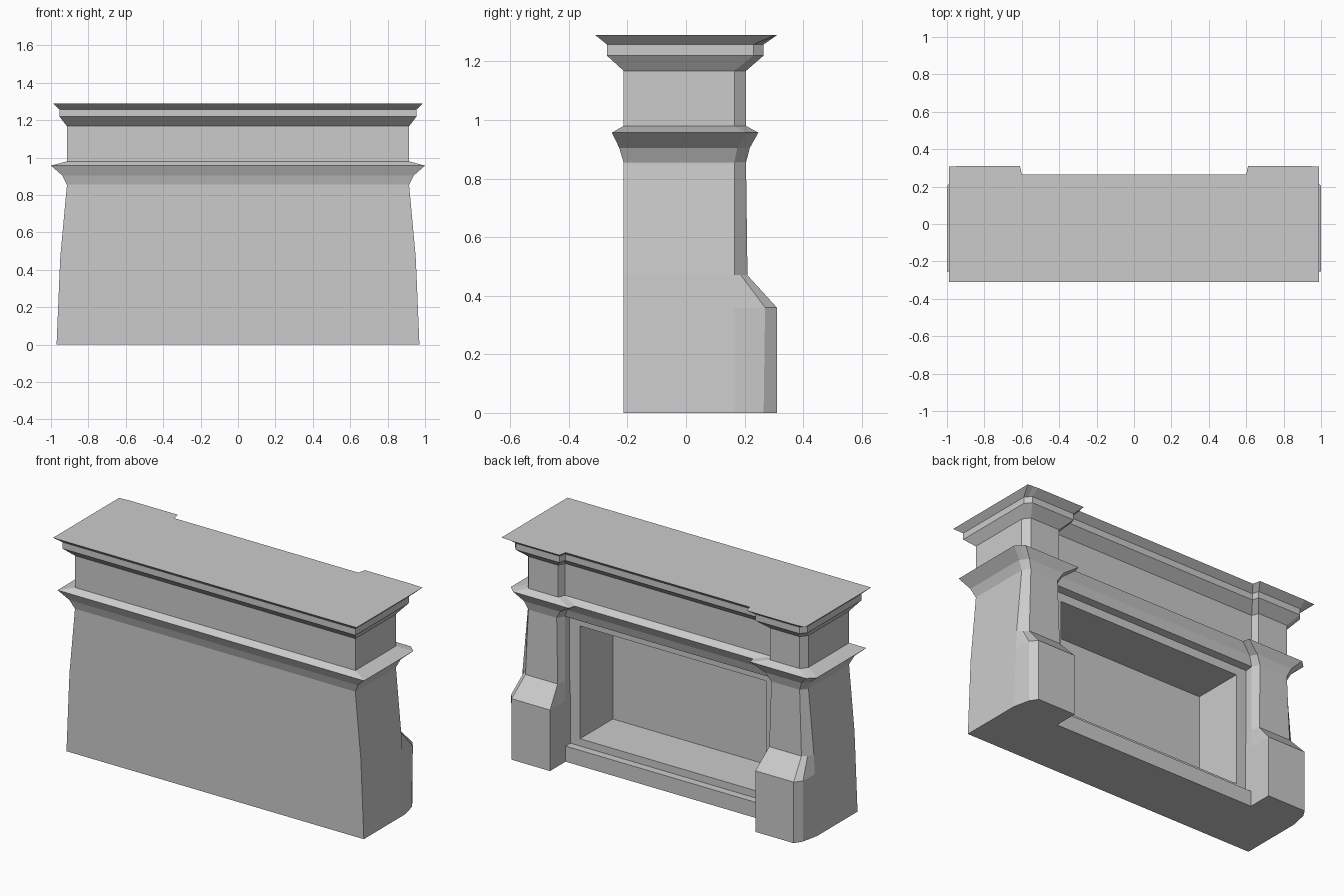
import bpy, bmesh

if "Cube" in bpy.data.objects:
    bpy.data.objects.remove(bpy.data.objects["Cube"])


def add_object(name, bm):
    bmesh.ops.remove_doubles(bm, verts=bm.verts, dist=1e-4)
    bmesh.ops.recalc_face_normals(bm, faces=bm.faces)
    mesh = bpy.data.meshes.new(name)
    bm.to_mesh(mesh)
    bm.free()
    obj = bpy.data.objects.new(name, mesh)
    bpy.context.collection.objects.link(obj)
    return obj


def box(name, x0, x1, y0, y1, z0, z1):
    bm = bmesh.new()
    bmesh.ops.create_cube(bm, size=1)
    for v in bm.verts:
        v.co = ((x0 + x1) / 2 + v.co.x * (x1 - x0),
                (y0 + y1) / 2 + v.co.y * (y1 - y0),
                (z0 + z1) / 2 + v.co.z * (z1 - z0))
    return add_object(name, bm)


def plan(bm, z, side, back, side_y, outer, front, inner_f, inner, inner_y, centre, mid=None):
    """One mirrored plan outline: two projecting pilasters and a recessed centre."""
    mid = mid or ((side + outer) / 2, (side_y + front) / 2)
    half = [(side, back), (side, side_y), mid, (outer, front),
            (inner_f, front), (inner, inner_y), (inner, centre)]
    pts = half + [(-x, y) for x, y in reversed(half)]
    return [bm.verts.new((x, y, z)) for x, y in pts]


# Outlines from the floor to the mantel shelf:
# z, side x, back y, side y, outer front x, front y, inner front x, inner x, inner y, centre y
levels = [
    (0.0, .97, -.213, .165, .92, .31, .67, .67, .17, .12, (.948, .265)),
    (.36, .955, -.213, .165, .92, .31, .67, .67, .17, .12, (.952, .27)),
    (.47, .95, -.213, .165, .90, .21, .69, .675, .165, .12),
    (.85, .915, -.213, .165, .885, .205, .70, .675, .165, .12),
    (.855, .915, -.213, .165, .885, .205, .70, .675, .165, .165),
    (.905, .94, -.228, .175, .905, .218, .67, .65, .18, .18),
    (.957, 1.0, -.253, .205, .955, .247, .59, .58, .207, .207),
    (.98, .915, -.213, .165, .885, .205, .69, .675, .165, .165),
    (1.168, .915, -.213, .165, .885, .205, .69, .675, .165, .165),
    (1.22, .955, -.27, .23, .925, .265, .64, .63, .225, .225),
    (1.258, .955, -.27, .23, .925, .265, .64, .63, .225, .225),
    (1.29, .99, -.31, .306, .92, .311, .61, .60, .265, .265),
]

# Masonry body with pilasters, ledge, frieze and shelf
bm = bmesh.new()
rings = [plan(bm, *level) for level in levels]
n = len(rings[0])
for a, b in zip(rings, rings[1:]):
    for i in range(n):
        j = (i + 1) % n
        bm.faces.new((a[i], a[j], b[j], b[i]))
bm.faces.new(rings[0][::-1])
bm.faces.new(rings[-1])
body = add_object("fireplace_body", bm)

# Firebox opening
cutter = box("firebox_cutter", -.607, .607, -.185, .4, .135, .80)
cutter.hide_render = True
mod = body.modifiers.new("firebox", 'BOOLEAN')
mod.operation = 'DIFFERENCE'
mod.solver = 'EXACT'
mod.object = cutter
bpy.context.view_layer.objects.active = body
body.select_set(True)
bpy.ops.object.modifier_apply(modifier=mod.name)
bpy.data.objects.remove(cutter)

# Sill below the opening
box("hearth_sill", -.67, .67, .12, .165, 0, .092)
